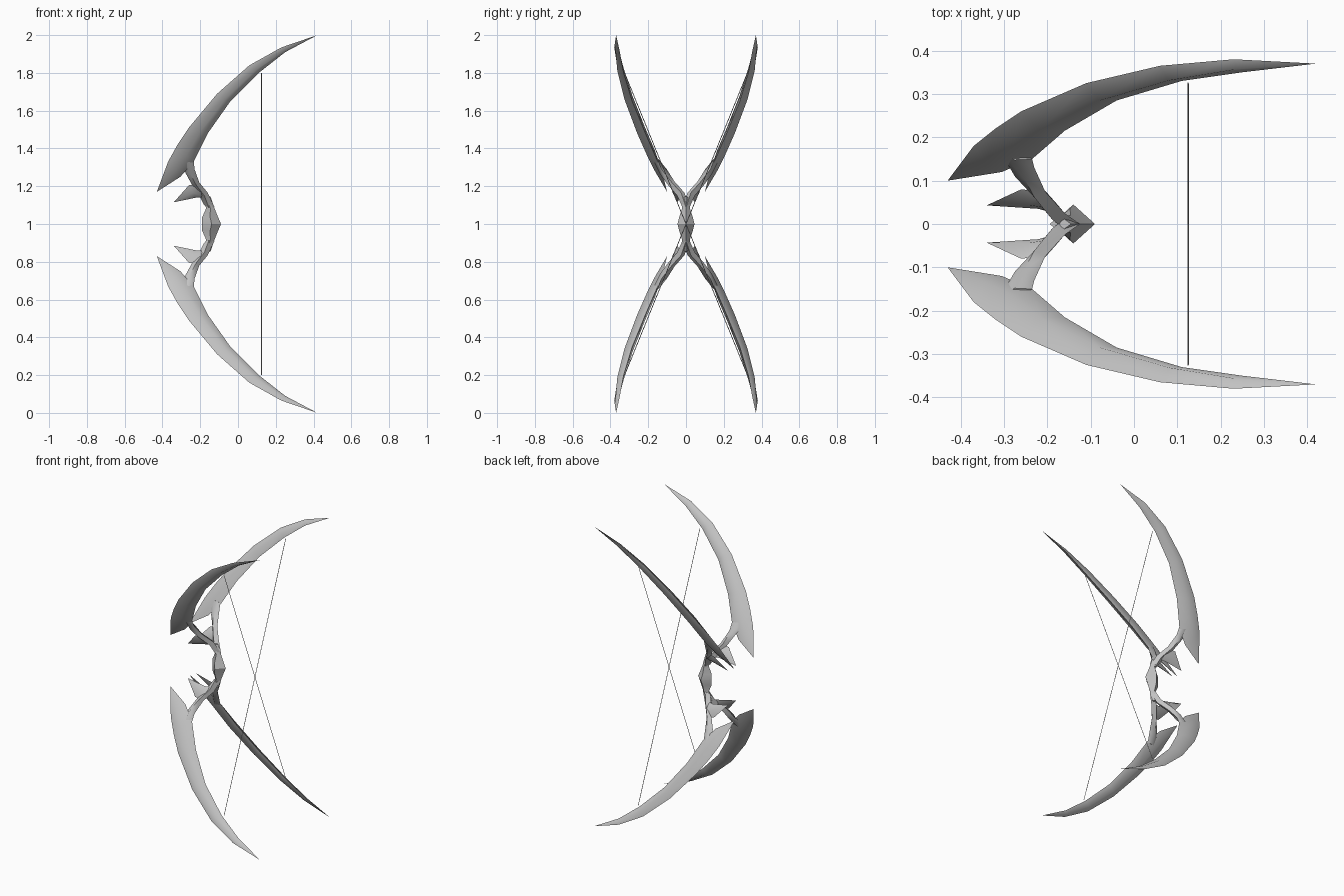
import bpy, bmesh, math
from mathutils import Vector

if "Cube" in bpy.data.objects:
    bpy.data.objects.remove(bpy.data.objects["Cube"], do_unlink=True)

GREY = (0.55, 0.55, 0.55, 1)
metal = bpy.data.materials.new("pale_grey")
metal.use_nodes = True
metal.diffuse_color = GREY
metal.node_tree.nodes["Principled BSDF"].inputs["Base Color"].default_value = GREY


def loft(name, stations, mirror):
    """Diamond-section loft: each station is edge a, edge b, half thickness.
    The origin sits at the bow's centre, so mirroring gives the other limbs."""
    st = [(Vector(a), Vector(b), t) for a, b, t in stations]
    mids = [(a + b) / 2 for a, b, t in st]
    bm = bmesh.new()
    rings = []
    for i, (a, b, t) in enumerate(st):
        tangent = mids[min(i + 1, len(st) - 1)] - mids[max(i - 1, 0)]
        n = tangent.cross(b - a).normalized() * t
        rings.append([bm.verts.new(p) for p in (a, mids[i] + n, b, mids[i] - n)])
    for r, s in zip(rings, rings[1:]):
        for k in range(4):
            j = (k + 1) % 4
            bm.faces.new((r[k], r[j], s[j], s[k]))
    bm.faces.new(rings[0])
    bm.faces.new(rings[-1])
    bmesh.ops.remove_doubles(bm, verts=bm.verts, dist=0.0005)
    bmesh.ops.recalc_face_normals(bm, faces=bm.faces)
    for f in bm.faces:
        f.smooth = True
    me = bpy.data.meshes.new(name)
    bm.to_mesh(me)
    bm.free()
    me.set_sharp_from_angle(angle=math.radians(65))
    me.materials.append(metal)
    ob = bpy.data.objects.new(name, me)
    ob.location.z = 1
    bpy.context.collection.objects.link(ob)
    mod = ob.modifiers.new("mirror", 'MIRROR')
    mod.use_axis = mirror
    mod.use_mirror_merge = False
    return ob


FOUR = (False, True, True)

# Curved blades, from the barbed heel to the far tip
heel, tip = (-0.43, 0.10, 0.17), (0.42, 0.37, 1.0)
loft("limb_blades", [
    (heel, heel, 0),
    ((-0.37, 0.18, 0.33), (-0.305, 0.12, 0.25), 0.018),
    ((-0.32, 0.22, 0.42), (-0.235, 0.15, 0.33), 0.025),
    ((-0.26, 0.26, 0.51), (-0.16, 0.215, 0.48), 0.026),
    ((-0.11, 0.325, 0.69), (-0.04, 0.285, 0.65), 0.024),
    ((0.06, 0.365, 0.84), (0.11, 0.33, 0.80), 0.019),
    ((0.23, 0.38, 0.935), (0.25, 0.35, 0.91), 0.011),
    (tip, tip, 0)], FOUR)

# Arms joining the blades to the grip
loft("limb_arms", [
    ((-0.18, 0, 0.10), (-0.125, 0, 0.09), 0.02),
    ((-0.205, 0.03, 0.15), (-0.16, 0.025, 0.165), 0.021),
    ((-0.245, 0.08, 0.21), (-0.205, 0.075, 0.22), 0.02),
    ((-0.275, 0.11, 0.265), (-0.23, 0.13, 0.29), 0.022),
    ((-0.31, 0.17, 0.34), (-0.235, 0.15, 0.34), 0.014)], FOUR)

# Small spikes on the arms
point = (-0.34, 0.043, 0.115)
loft("arm_spikes", [
    ((-0.215, 0.075, 0.21), (-0.17, 0.02, 0.14), 0.014),
    ((-0.26, 0.08, 0.205), (-0.22, 0.035, 0.14), 0.016),
    (point, point, 0)], FOUR)

# Faceted grip
loft("grip", [
    ((-0.19, 0, 0), (-0.09, 0, 0), 0.045),
    ((-0.19, 0, 0.035), (-0.105, 0, 0.035), 0.036),
    ((-0.168, 0, 0.085), (-0.125, 0, 0.085), 0.02),
    ((-0.195, 0, 0.14), (-0.145, 0, 0.145), 0.018)], (False, False, True))

# Two crossed strings
R = 0.002
loft("bow_strings", [
    ((0.125 - R, s * 0.325, s * 0.8), (0.125 + R, s * 0.325, s * 0.8), R)
    for s in (-1, 1)], (False, True, False))
